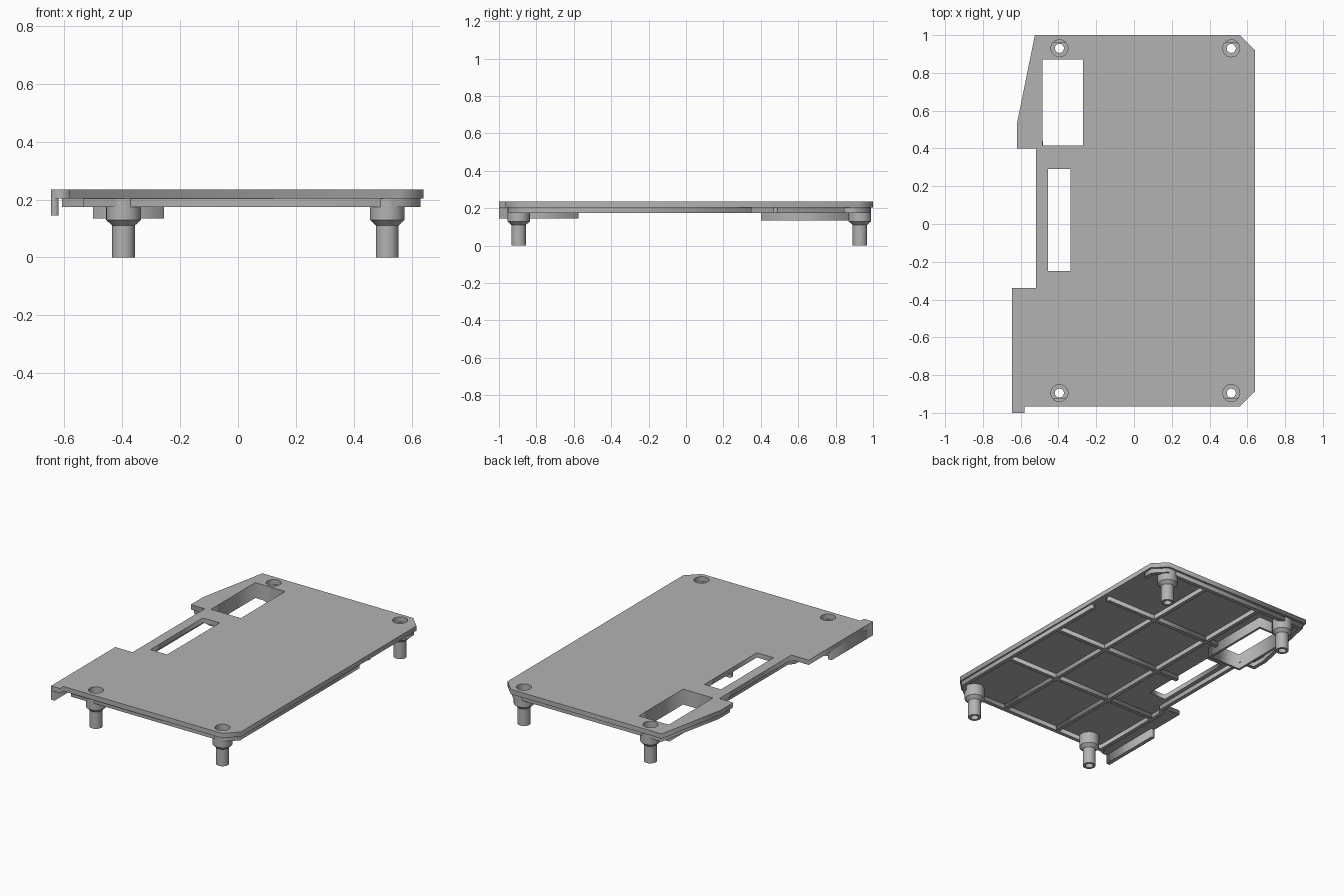
import bpy
import bmesh
import math
from mathutils import Vector

cube = bpy.data.objects.get("Cube")
if cube:
    bpy.data.objects.remove(cube, do_unlink=True)

TOP, UNDER, LIP = 0.235, 0.204, 0.175

grey = bpy.data.materials.new("mid grey plastic")
grey.use_nodes = True
COLOUR = (0.45, 0.45, 0.45, 1)
grey.diffuse_color = COLOUR
grey.node_tree.nodes["Principled BSDF"].inputs["Base Color"].default_value = COLOUR


def add_mesh(name, bm):
    bmesh.ops.remove_doubles(bm, verts=bm.verts, dist=1e-5)
    bmesh.ops.recalc_face_normals(bm, faces=bm.faces)
    mesh = bpy.data.meshes.new(name)
    bm.to_mesh(mesh)
    bm.free()
    mesh.materials.clear()
    mesh.materials.append(grey)
    obj = bpy.data.objects.new(name, mesh)
    bpy.context.collection.objects.link(obj)
    return obj


def sheet(name, loops, z0, z1):
    """Flat slab from an outline loop followed by hole loops."""
    curve = bpy.data.curves.new(name, "CURVE")
    curve.dimensions, curve.fill_mode = "2D", "BOTH"
    curve.extrude = (z1 - z0) / 2
    for loop in loops:
        spline = curve.splines.new("POLY")
        spline.points.add(len(loop) - 1)
        for point, (x, y) in zip(spline.points, loop):
            point.co = (x, y, 0, 1)
        spline.use_cyclic_u = True
    temp = bpy.data.objects.new(name + " outline", curve)
    mesh = bpy.data.meshes.new_from_object(temp)
    bm = bmesh.new()
    bm.from_mesh(mesh)
    bmesh.ops.translate(bm, verts=bm.verts, vec=(0, 0, (z0 + z1) / 2))
    bpy.data.objects.remove(temp)
    bpy.data.meshes.remove(mesh)
    bpy.data.curves.remove(curve)
    return add_mesh(name, bm)


def rect(x0, x1, y0, y1):
    return [(x0, y0), (x1, y0), (x1, y1), (x0, y1)]


def circle(cx, cy, r, n=32):
    return [(cx + r * math.cos(math.tau * i / n), cy + r * math.sin(math.tau * i / n))
            for i in range(n)]


def wall(name, path, width, z0, z1):
    """Open wall whose thickness lies to the right of the path, with mitred corners."""
    pts = [Vector(p) for p in path]
    inner = []
    for i, p in enumerate(pts):
        sides = []
        for a, b in ((i - 1, i), (i, i + 1)):
            if a >= 0 and b < len(pts):
                d = (pts[b] - pts[a]).normalized()
                sides.append(Vector((d.y, -d.x)))
        m = (sides[0] + sides[-1]).normalized()
        inner.append(p + m * (width / m.dot(sides[0])))
    return sheet(name, [[tuple(p) for p in pts + inner[::-1]]], z0, z1)


def lathe(name, profile, cx, cy, n=32):
    bm = bmesh.new()
    rings = [[bm.verts.new((x, y, z)) for x, y in circle(cx, cy, r, n)] for r, z in profile]
    for k, ring in enumerate(rings):
        below = rings[k - 1]
        for i in range(n):
            j = (i + 1) % n
            bm.faces.new((below[i], below[j], ring[j], ring[i]))
    obj = add_mesh(name, bm)
    bpy.ops.object.select_all(action="DESELECT")
    obj.select_set(True)
    bpy.context.view_layer.objects.active = obj
    bpy.ops.object.shade_smooth_by_angle(angle=math.radians(30))
    return obj


# Main cover plate with two openings and four screw holes
posts = {"front_right": (-0.395, -0.895), "front_left": (0.515, -0.895),
         "back_right": (-0.395, 0.93), "back_left": (0.515, 0.93)}
outline = [(-0.525, 1), (0.56, 1), (0.64, 0.92), (0.64, -0.885), (0.56, -0.965),
           (-0.58, -0.965), (-0.58, -1), (-0.645, -1), (-0.645, -0.34),
           (-0.52, -0.34), (-0.52, 0.4), (-0.62, 0.4), (-0.62, 0.53)]
window = rect(-0.485, -0.27, 0.415, 0.87)
slot = rect(-0.455, -0.335, -0.25, 0.29)
holes = [circle(x, y, 0.045) for x, y in posts.values()]
sheet("cover_plate", [outline, window, slot] + holes, UNDER, TOP)

# Lip running under the edge, broken along the left side
wall("edge_lip", [(0.63, 0.35), (0.63, -0.88), (0.555, -0.95), (-0.535, -0.95),
                  (-0.535, -0.355), (-0.507, -0.325), (-0.507, 0.415), (-0.607, 0.415),
                  (-0.607, 0.53), (-0.513, 0.985), (0.555, 0.985), (0.627, 0.913),
                  (0.627, 0.845)], 0.025, LIP, UNDER)

# Deep frame around the window
sheet("window_frame", [rect(-0.5, -0.255, 0.4, 0.885), window], 0.135, UNDER)

# Hooked flange at the front right corner
sheet("hook_flange", [rect(-0.645, -0.62, -1, -0.575)], 0.145, UNDER)

# Stiffening ribs
for i, x in enumerate((0.24, -0.17)):
    sheet(f"long_rib_{i + 1}", [rect(x - 0.012, x + 0.012, -0.94, 0.975)], LIP, UNDER)
for i, (y, end) in enumerate(((-0.45, -0.52), (0.01, -0.335), (0.48, -0.26))):
    sheet(f"cross_rib_{i + 1}", [rect(end, 0.61, y - 0.012, y + 0.012)], LIP, UNDER)

# Hollow stepped screw posts
profile = [(0.024, 0), (0.039, 0), (0.039, 0.11), (0.06, 0.13), (0.06, UNDER),
           (0.045, UNDER), (0.045, 0.13), (0.024, 0.13)]
for name, (x, y) in posts.items():
    lathe(name + "_screw_post", profile, x, y)
